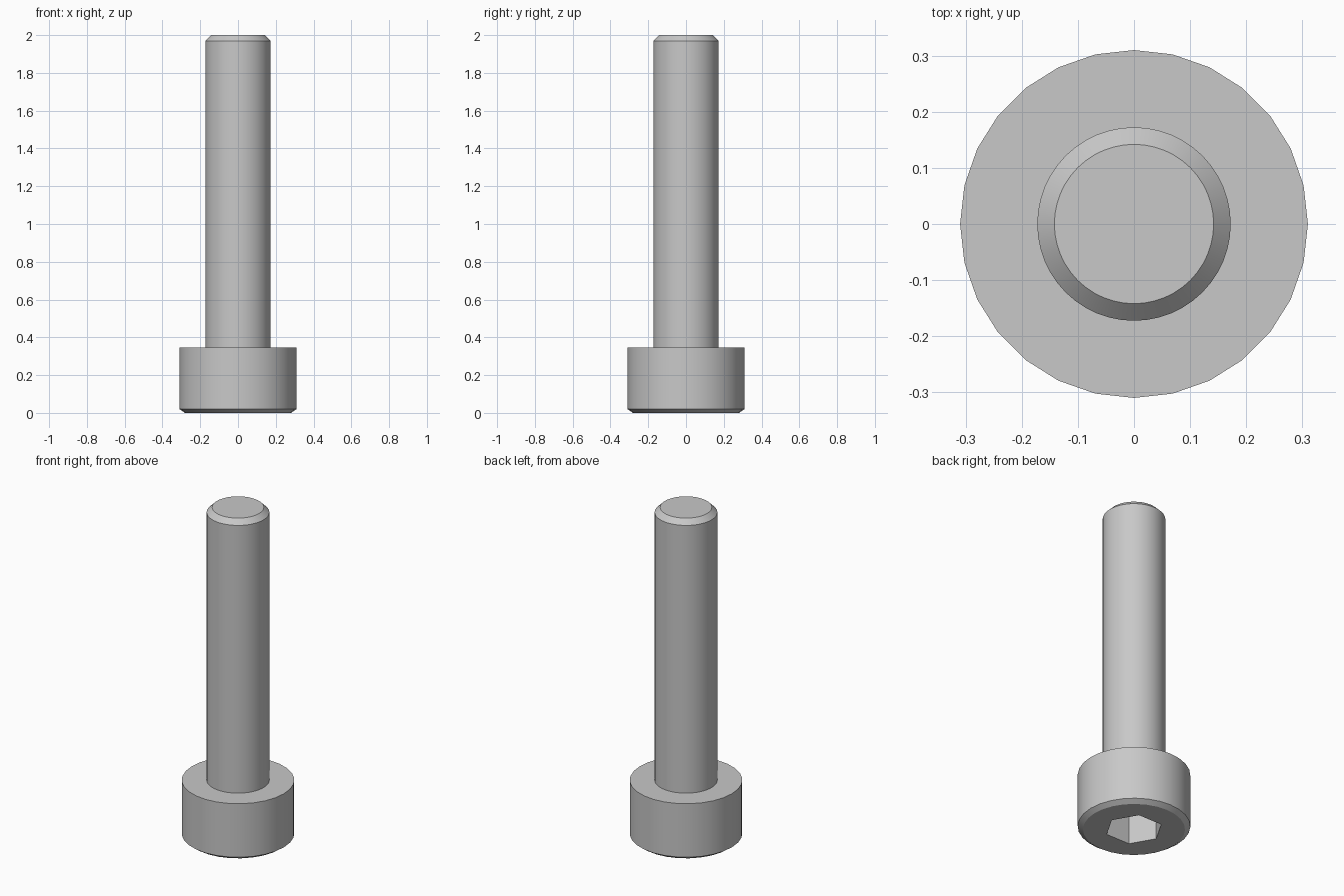
import bpy, bmesh, math

if "Cube" in bpy.data.objects:
    bpy.data.objects.remove(bpy.data.objects["Cube"], do_unlink=True)

steel = bpy.data.materials.new("grey steel")
steel.use_nodes = True
GREY = (0.58, 0.58, 0.58, 1)
steel.diffuse_color = GREY
steel.node_tree.nodes["Principled BSDF"].inputs["Base Color"].default_value = GREY


def turned_part(name, profile, sides, start=0.0):
    """Closed solid of revolution from (radius, z) pairs, bottom to top."""
    bm = bmesh.new()
    rings = []
    for r, z in profile:
        angles = [start + 2 * math.pi * i / sides for i in range(sides)]
        rings.append([bm.verts.new((r * math.cos(a), r * math.sin(a), z)) for a in angles])
    for low, high in zip(rings, rings[1:]):
        for i in range(sides):
            j = (i + 1) % sides
            bm.faces.new((low[i], low[j], high[j], high[i]))
    bm.faces.new(rings[0][::-1])
    bm.faces.new(rings[-1])
    mesh = bpy.data.meshes.new(name)
    bm.to_mesh(mesh)
    bm.free()
    mesh.materials.append(steel)
    obj = bpy.data.objects.new(name, mesh)
    bpy.context.collection.objects.link(obj)
    return obj


def activate(obj):
    bpy.ops.object.select_all(action="DESELECT")
    obj.select_set(True)
    bpy.context.view_layer.objects.active = obj


# Head with a chamfered outer rim, and the plain shank with a chamfered tip
head = turned_part("head", [(0.281, 0), (0.31, 0.02), (0.31, 0.345)], 28)
shank = turned_part("shank", [(0.1724, 0.30), (0.1724, 1.97), (0.142, 2.0)], 48)

# Hexagonal drive socket cut into the head
socket = turned_part("socket_cutter", [(0.1593, -0.1), (0.1593, 0.207)], 6)
socket.hide_render = True
cut = head.modifiers.new("hex socket", "BOOLEAN")
cut.operation = "DIFFERENCE"
cut.solver = "EXACT"
cut.object = socket
activate(head)
bpy.ops.object.modifier_apply(modifier=cut.name)
bpy.data.objects.remove(socket, do_unlink=True)

# Smooth round sides, crisp rims
for part in (head, shank):
    activate(part)
    bpy.ops.object.shade_smooth_by_angle(angle=math.radians(25))
